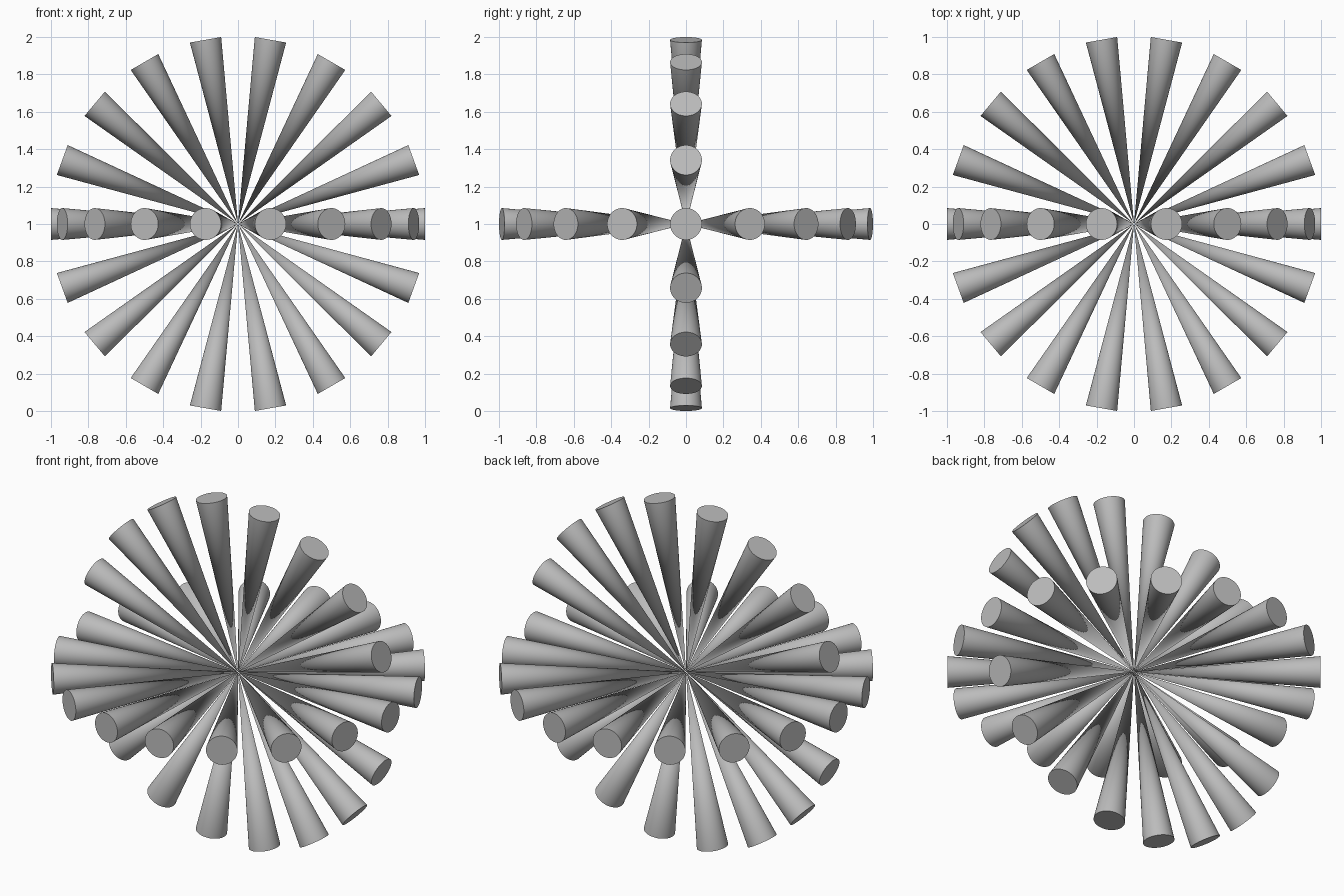
import bpy
import math
from mathutils import Matrix

RAYS = 18
LENGTH = 1.0
RADIUS = 0.085

cube = bpy.data.objects.get("Cube")
if cube:
    bpy.data.objects.remove(cube, do_unlink=True)

# Single plain grey
grey = bpy.data.materials.new("light_grey")
grey.use_nodes = True
colour = (0.5, 0.5, 0.5, 1)
grey.diffuse_color = colour
grey.node_tree.nodes["Principled BSDF"].inputs["Base Color"].default_value = colour

centre = Matrix.Translation((0, 0, LENGTH))


def add_cone(name, rotation):
    """Cone with its tip at the centre and its flat end pointing outward."""
    bpy.ops.mesh.primitive_cone_add(vertices=48, radius1=RADIUS, radius2=0, depth=LENGTH)
    cone = bpy.context.object
    cone.name = name
    cone.data.name = name
    # Move the tip to the origin, then lay the cone along +x
    cone.data.transform(Matrix.Rotation(-math.pi / 2, 4, 'Y')
                        @ Matrix.Translation((0, 0, -LENGTH / 2)))
    cone.data.materials.append(grey)
    bpy.ops.object.shade_smooth_by_angle(angle=math.radians(30))
    cone.matrix_world = centre @ rotation


# Upright ring and level ring, which share the two cones along x
for i in range(RAYS):
    angle = i * math.tau / RAYS
    add_cone(f"upright_cone_{i + 1}", Matrix.Rotation(-angle, 4, 'Y'))
    if i % (RAYS // 2):
        add_cone(f"level_cone_{i + 1}", Matrix.Rotation(angle, 4, 'Z'))
